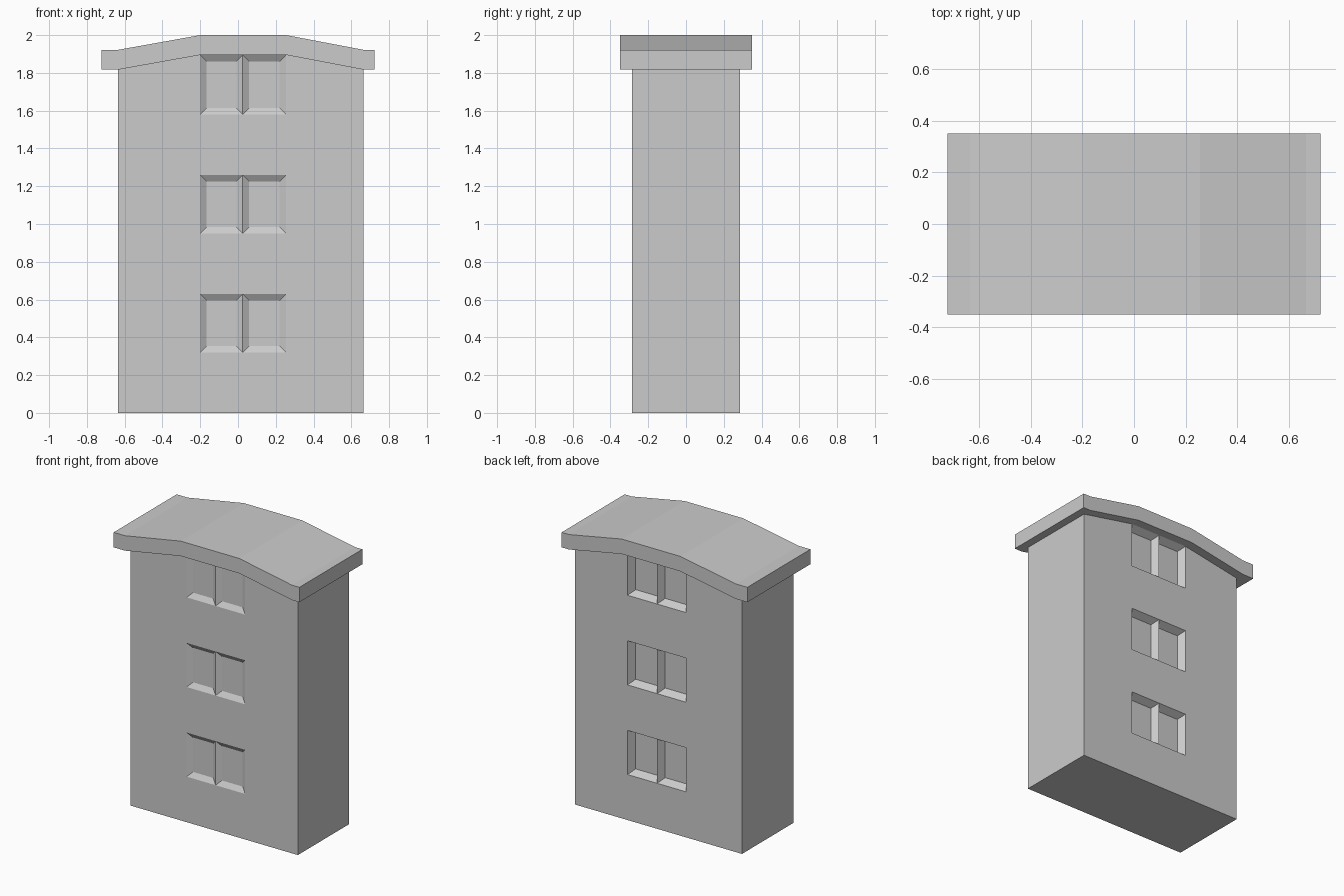
import bpy, bmesh

if "Cube" in bpy.data.objects:
    bpy.data.objects.remove(bpy.data.objects["Cube"])


def finish(name, bm):
    bmesh.ops.recalc_face_normals(bm, faces=bm.faces)
    mesh = bpy.data.meshes.new(name)
    bm.to_mesh(mesh)
    bm.free()
    bpy.context.collection.objects.link(bpy.data.objects.new(name, mesh))


def extrude_back(bm, depth):
    """Turn a flat sheet facing y into a closed solid."""
    out = bmesh.ops.extrude_face_region(bm, geom=bm.faces[:], use_keep_orig=True)
    verts = [g for g in out["geom"] if isinstance(g, bmesh.types.BMVert)]
    bmesh.ops.translate(bm, verts=verts, vec=(0, depth, 0))
    bmesh.ops.recalc_face_normals(bm, faces=bm.faces)


# Tower body: a grid wall whose odd rows in the middle columns are windows
xs = [-0.635, -0.2, 0.025, 0.255, 0.665]
zs = [0, 0.32, 0.63, 0.95, 1.26, 1.58, 1.895]
bm = bmesh.new()
grid = []
for i, x in enumerate(xs):
    top = 1.817 if i in (0, 4) else zs[-1]
    grid.append([bm.verts.new((x, -0.285, min(z, top))) for z in zs])
for a, b in zip(grid, grid[1:]):
    for j in range(len(zs) - 1):
        bm.faces.new((a[j], b[j], b[j + 1], a[j + 1]))
extrude_back(bm, 0.57)


def is_window(face, side):
    c = face.calc_center_median()
    return (face.normal.y * side > 0.9 and xs[1] < c.x < xs[3]
            and any(zs[j] < c.z < zs[j + 1] for j in (1, 3, 5)))


# Recessed panes: shallow bevels in front, deeper ones at the back
for side, inset, depth in ((-1, 0.034, 0.022), (1, 0.028, 0.05)):
    panes = [f for f in bm.faces if is_window(f, side)]
    bmesh.ops.inset_individual(bm, faces=panes, thickness=inset, depth=-depth,
                               use_even_offset=True)
finish("tower_body", bm)

# Overhanging roof: a bent strip of constant vertical thickness
profile = [(-0.722, 1.922), (-0.635, 1.922), (-0.2, 2.0),
           (0.255, 2.0), (0.665, 1.922), (0.722, 1.922)]
bm = bmesh.new()
upper = [bm.verts.new((x, -0.35, z)) for x, z in profile]
lower = [bm.verts.new((x, -0.35, z - 0.105)) for x, z in profile]
for i in range(len(profile) - 1):
    bm.faces.new((lower[i], lower[i + 1], upper[i + 1], upper[i]))
extrude_back(bm, 0.70)
finish("roof", bm)
